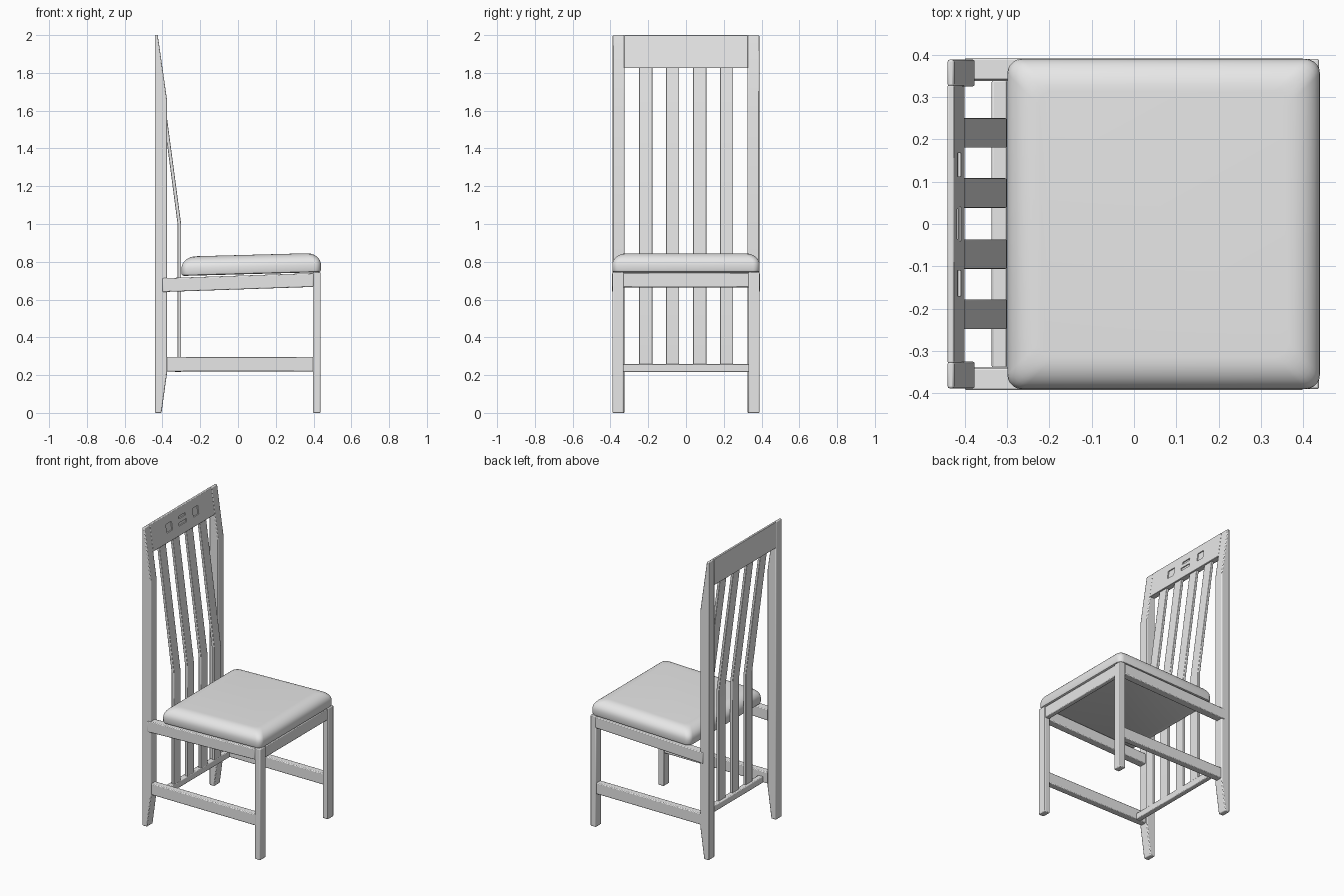
import bpy, bmesh, math

cube = bpy.data.objects.get("Cube")
if cube:
    bpy.data.objects.remove(cube, do_unlink=True)

grey = bpy.data.materials.new("plain_grey")
grey.use_nodes = True
grey.diffuse_color = (0.8, 0.8, 0.8, 1)
grey.node_tree.nodes["Principled BSDF"].inputs["Base Color"].default_value = (0.8, 0.8, 0.8, 1)


def finish(name, bm, bevel=0.0):
    bmesh.ops.recalc_face_normals(bm, faces=bm.faces)
    mesh = bpy.data.meshes.new(name)
    bm.to_mesh(mesh)
    bm.free()
    mesh.materials.append(grey)
    obj = bpy.data.objects.new(name, mesh)
    bpy.context.collection.objects.link(obj)
    if bevel:
        mod = obj.modifiers.new("soft_edges", 'BEVEL')
        mod.width, mod.segments = bevel, 2
    return obj


def smooth(obj):
    bpy.ops.object.select_all(action='DESELECT')
    obj.select_set(True)
    bpy.context.view_layer.objects.active = obj
    bpy.ops.object.shade_smooth_by_angle(angle=math.radians(35))


def slab(name, profile, y0, y1, bevel=0.005):
    """Extrude a side profile of (x, z) points across y."""
    bm = bmesh.new()
    face = bm.faces.new([bm.verts.new((x, y0, z)) for x, z in profile])
    new = bmesh.ops.extrude_face_region(bm, geom=[face])["geom"]
    bmesh.ops.translate(bm, vec=(0, y1 - y0, 0),
                        verts=[v for v in new if isinstance(v, bmesh.types.BMVert)])
    obj = finish(name, bm, bevel)
    if bevel:
        smooth(obj)
    return obj


def box(x0, x1, z0, z1, rise=0.0):
    return [(x0, z0), (x1, z0 + rise), (x1, z1 + rise), (x0, z1)]


# Posts, legs, seat rails and stretchers on both sides
post = [(-0.44, 0), (-0.405, 0), (-0.376, 0.21), (-0.376, 1.66), (-0.425, 2), (-0.44, 2)]
for side, s in (("right", -1), ("left", 1)):
    slab("back_post_" + side, post, s * 0.325, s * 0.388)
    slab("front_leg_" + side, box(0.397, 0.437, 0, 0.745), s * 0.33, s * 0.39)
    slab("side_rail_" + side, box(-0.4, 0.4, 0.64, 0.713, 0.027), s * 0.34, s * 0.392)
    slab("stretcher_" + side, box(-0.385, 0.405, 0.22, 0.295), s * 0.337, s * 0.382)

# Cross pieces
slab("front_rail", box(0.4, 0.432, 0.665, 0.742), -0.335, 0.335)
slab("lower_crossbar", box(-0.336, -0.3, 0.217, 0.26), -0.34, 0.34)

# Bent back slats
slat = [(-0.32, 0.255), (-0.301, 0.255), (-0.301, 1.0), (-0.413, 1.84),
        (-0.43, 1.84), (-0.32, 1.0)]
for i, y in enumerate((-0.213, -0.071, 0.073, 0.215)):
    slab("back_slat_%d" % (i + 1), slat, y - 0.035, y + 0.035, 0.003)


# Head rail with shallow carved marks
def front_x(z):
    return -0.4 - (z - 1.825) / 7


head = slab("head_rail", [(-0.44, 1.825), (-0.4, 1.825), (-0.425, 2), (-0.44, 2)],
            -0.328, 0.328, 0.003)
marks = [(-0.14, 1.915, 0.03, 0.028), (0, 1.938, 0.035, 0.008),
         (0, 1.895, 0.04, 0.01), (0.14, 1.915, 0.028, 0.028)]
for y, z, w, h in marks:
    lo, hi = z - h, z + h
    cutter = slab("mark_cutter", [(front_x(lo) - 0.007, lo), (-0.36, lo),
                                  (-0.36, hi), (front_x(hi) - 0.007, hi)],
                  y - w, y + w, 0)
    cutter.hide_render = True
    mod = head.modifiers.new("carve", 'BOOLEAN')
    mod.operation, mod.object = 'DIFFERENCE', cutter
    bpy.ops.object.select_all(action='DESELECT')
    head.select_set(True)
    bpy.context.view_layer.objects.active = head
    for m in list(head.modifiers):
        if m.type in {'BEVEL', 'BOOLEAN'}:
            bpy.ops.object.modifier_apply(modifier=m.name)
    bpy.data.objects.remove(cutter, do_unlink=True)

# Padded seat: stacked rounded rectangles, tilted up to the front
STEPS = 8
rings = [(0.012, 0), (0.003, 0.004), (0, 0.012), (0, 0.04)]
for k in range(1, STEPS + 1):
    a = math.pi / 2 * k / STEPS
    rings.append((0.075 * (1 - math.cos(a)), 0.04 + 0.062 * math.sin(a)))
bm = bmesh.new()
loops = []
for inset, z in rings:
    loop = []
    for q, (sx, sy) in enumerate(((1, 1), (-1, 1), (-1, -1), (1, -1))):
        for k in range(6):
            a = math.pi / 2 * (q + k / 5)
            r = 0.035
            x = 0.07 + sx * (0.369 - inset - r) + r * math.cos(a)
            y = sy * (0.39 - inset - r) + r * math.sin(a)
            loop.append(bm.verts.new((x, y, 0.735 + z + 0.027 * (x - 0.07))))
    loops.append(loop)
for a, b in zip(loops, loops[1:]):
    for i in range(len(a)):
        j = (i + 1) % len(a)
        bm.faces.new((a[i], a[j], b[j], b[i]))
bm.faces.new(loops[0])
bm.faces.new(loops[-1])
smooth(finish("seat_cushion", bm))
